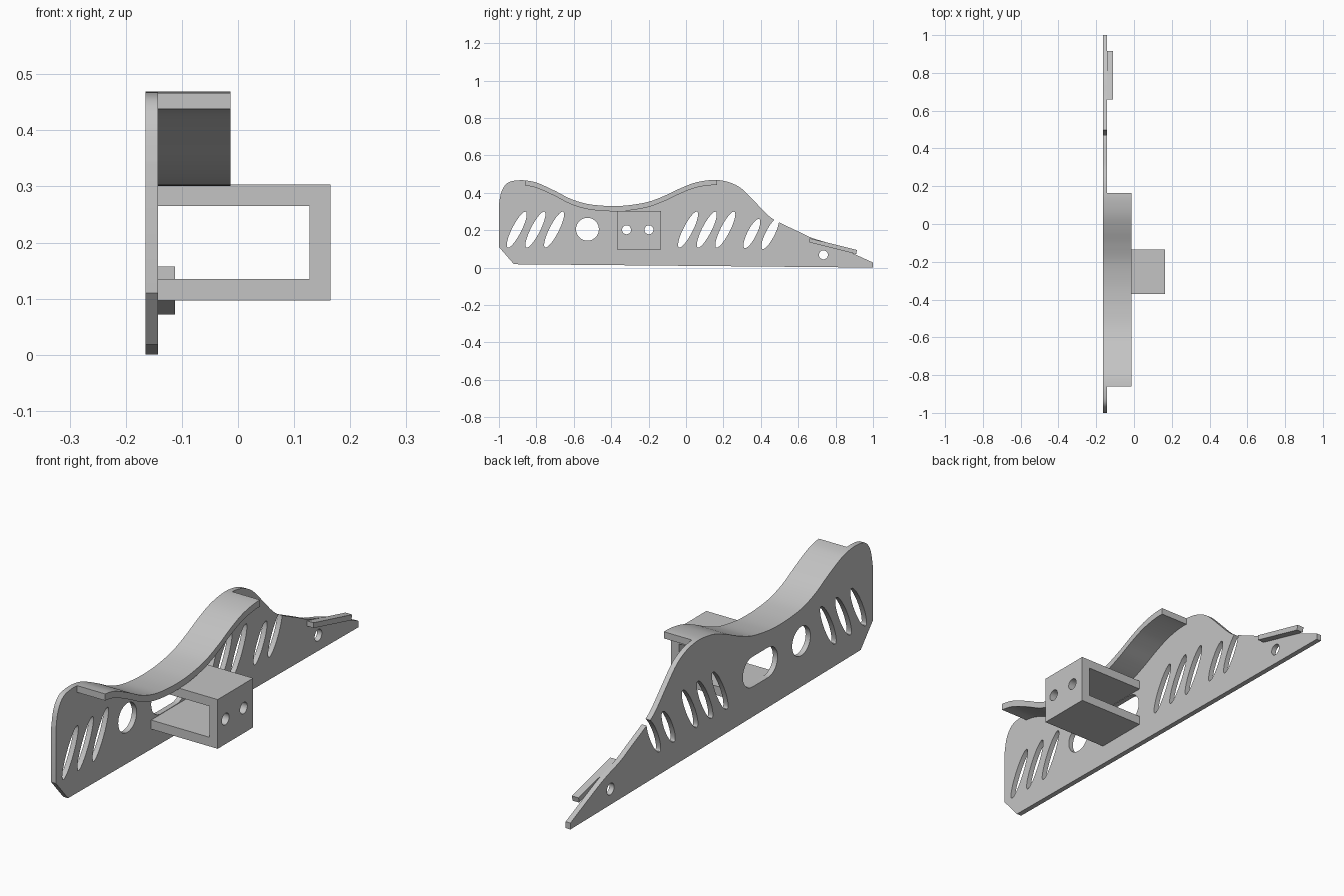
import bpy, bmesh, math
from mathutils import Vector

cube = bpy.data.objects.get("Cube")
if cube:
    bpy.data.objects.remove(cube, do_unlink=True)

grey = bpy.data.materials.new("plain grey")
grey.use_nodes = True
grey.diffuse_color = (0.55, 0.55, 0.55, 1)
grey.node_tree.nodes["Principled BSDF"].inputs["Base Color"].default_value = (0.55, 0.55, 0.55, 1)

PLATE_BACK, PLATE_FACE = -0.165, -0.143


def extrude(name, outlines, x0, x1):
    """Solid from closed (y, z) outlines, extruded along x."""
    bm = bmesh.new()
    for pts in outlines:
        face = bm.faces.new([bm.verts.new((x0, y, z)) for y, z in pts])
        moved = bmesh.ops.extrude_face_region(bm, geom=[face])["geom"]
        verts = [v for v in moved if isinstance(v, bmesh.types.BMVert)]
        bmesh.ops.translate(bm, verts=verts, vec=(x1 - x0, 0, 0))
    bmesh.ops.recalc_face_normals(bm, faces=bm.faces)
    mesh = bpy.data.meshes.new(name)
    bm.to_mesh(mesh)
    bm.free()
    mesh.materials.append(grey)
    obj = bpy.data.objects.new(name, mesh)
    bpy.context.collection.objects.link(obj)
    return obj


def ellipse(y, z, a, b, tilt=0.0, n=40):
    """Outline with half-length a along an axis leaning 'tilt' from vertical."""
    s, c = math.sin(tilt), math.cos(tilt)
    pts = []
    for i in range(n):
        t = math.tau * i / n
        u, v = a * math.cos(t), b * math.sin(t)
        pts.append((y + u * s + v * c, z + u * c - v * s))
    return pts


def stadium(y0, y1, z, r, n=20):
    arc = [math.pi * i / n - math.pi / 2 for i in range(n + 1)]
    right = [(y1 - r + r * math.cos(t), z + r * math.sin(t)) for t in arc]
    left = [(y0 + r - r * math.cos(t), z - r * math.sin(t)) for t in arc]
    return right + left


def spline(pts, steps=6):
    """Smooth curve passing through all the points."""
    p = [Vector(q) for q in [pts[0]] + pts + [pts[-1]]]
    out = []
    for a, b, c, d in zip(p, p[1:], p[2:], p[3:]):
        for i in range(steps):
            t = i / steps
            out.append(0.5 * (2 * b + (c - a) * t + (2 * a - 5 * b + 4 * c - d) * t * t
                              + (3 * b - a - 3 * c + d) * t ** 3))
    return [tuple(q) for q in out] + [pts[-1]]


def cut(obj, outlines, x0, x1):
    cutter = extrude("cutter", outlines, x0, x1)
    cutter.hide_render = True
    mod = obj.modifiers.new("holes", "BOOLEAN")
    mod.operation, mod.solver, mod.object = "DIFFERENCE", "EXACT", cutter
    bpy.context.view_layer.update()
    deps = bpy.context.evaluated_depsgraph_get()
    mesh = bpy.data.meshes.new_from_object(obj.evaluated_get(deps))
    obj.modifiers.clear()
    obj.data = mesh
    bpy.data.objects.remove(cutter, do_unlink=True)


# Wavy top edge of the side plate
crest = spline([(-1, 0.34), (-0.985, 0.41), (-0.95, 0.455), (-0.89, 0.467), (-0.83, 0.462),
                (-0.78, 0.447), (-0.7, 0.41), (-0.62, 0.369), (-0.54, 0.343), (-0.46, 0.332),
                (-0.38, 0.329), (-0.3, 0.334), (-0.2, 0.352), (-0.11, 0.386), (-0.03, 0.424),
                (0.045, 0.453), (0.12, 0.467), (0.18, 0.467), (0.24, 0.453), (0.3, 0.42),
                (0.37, 0.35), (0.43, 0.288), (0.48, 0.251), (0.6, 0.193), (0.67, 0.16),
                (0.77, 0.128), (0.86, 0.09), (1, 0.027)])

# Side plate with slots, round holes and a long opening behind the bracket
plate = extrude("side_plate", [crest + [(1, 0), (-0.92, 0.018), (-1, 0.11)]],
                PLATE_BACK, PLATE_FACE)
lean = math.radians(27)
holes = [ellipse(y, 0.203, 0.107, 0.025, lean)
         for y in (-0.905, -0.805, -0.705, 0.011, 0.111, 0.21)]
holes += [ellipse(0.352, 0.182, 0.087, 0.024, lean), ellipse(0.45, 0.182, 0.092, 0.024, lean)]
holes += [ellipse(-0.527, 0.205, 0.061, 0.061), ellipse(0.735, 0.068, 0.024, 0.024)]
holes.append(stadium(-0.37, -0.14, 0.2, 0.063))
cut(plate, holes, PLATE_BACK - 0.05, PLATE_FACE + 0.05)

# Curved shelf following the top edge
START, END, THICK = -0.86, 0.165, 0.028


def height_at(y):
    for (y0, z0), (y1, z1) in zip(crest, crest[1:]):
        if y0 <= y <= y1:
            return z0 + (z1 - z0) * (y - y0) / (y1 - y0)


top = [(START, height_at(START))]
top += [p for p in crest if START < p[0] < END] + [(END, height_at(END))]
shelf = extrude("curved_shelf", [top + [(y, z - THICK) for y, z in reversed(top)]],
                PLATE_FACE, -0.013)

# U-shaped bracket: arms and end wall in one profile
Y0, Y1 = -0.37, -0.135
bm = bmesh.new()
profile = [(PLATE_FACE, 0.097), (0.165, 0.097), (0.165, 0.303), (PLATE_FACE, 0.303),
           (PLATE_FACE, 0.265), (0.127, 0.265), (0.127, 0.135), (PLATE_FACE, 0.135)]
face = bm.faces.new([bm.verts.new((x, Y0, z)) for x, z in profile])
moved = bmesh.ops.extrude_face_region(bm, geom=[face])["geom"]
bmesh.ops.translate(bm, verts=[v for v in moved if isinstance(v, bmesh.types.BMVert)],
                    vec=(0, Y1 - Y0, 0))
bmesh.ops.recalc_face_normals(bm, faces=bm.faces)
mesh = bpy.data.meshes.new("bracket")
bm.to_mesh(mesh)
bm.free()
mesh.materials.append(grey)
bracket = bpy.data.objects.new("bracket", mesh)
bpy.context.collection.objects.link(bracket)
cut(bracket, [ellipse(y, 0.202, 0.024, 0.024) for y in (-0.318, -0.198)], 0.1, 0.2)

# Sloping tail ledge
ledge = extrude("tail_ledge", [[(0.66, 0.157), (0.915, 0.094), (0.91, 0.072), (0.66, 0.135)]],
                PLATE_FACE, -0.112)

# Smooth curves, sharp corners
bpy.ops.object.select_all(action="DESELECT")
for obj in (plate, shelf, bracket, ledge):
    obj.select_set(True)
bpy.context.view_layer.objects.active = plate
bpy.ops.object.shade_smooth_by_angle(angle=math.radians(30))
